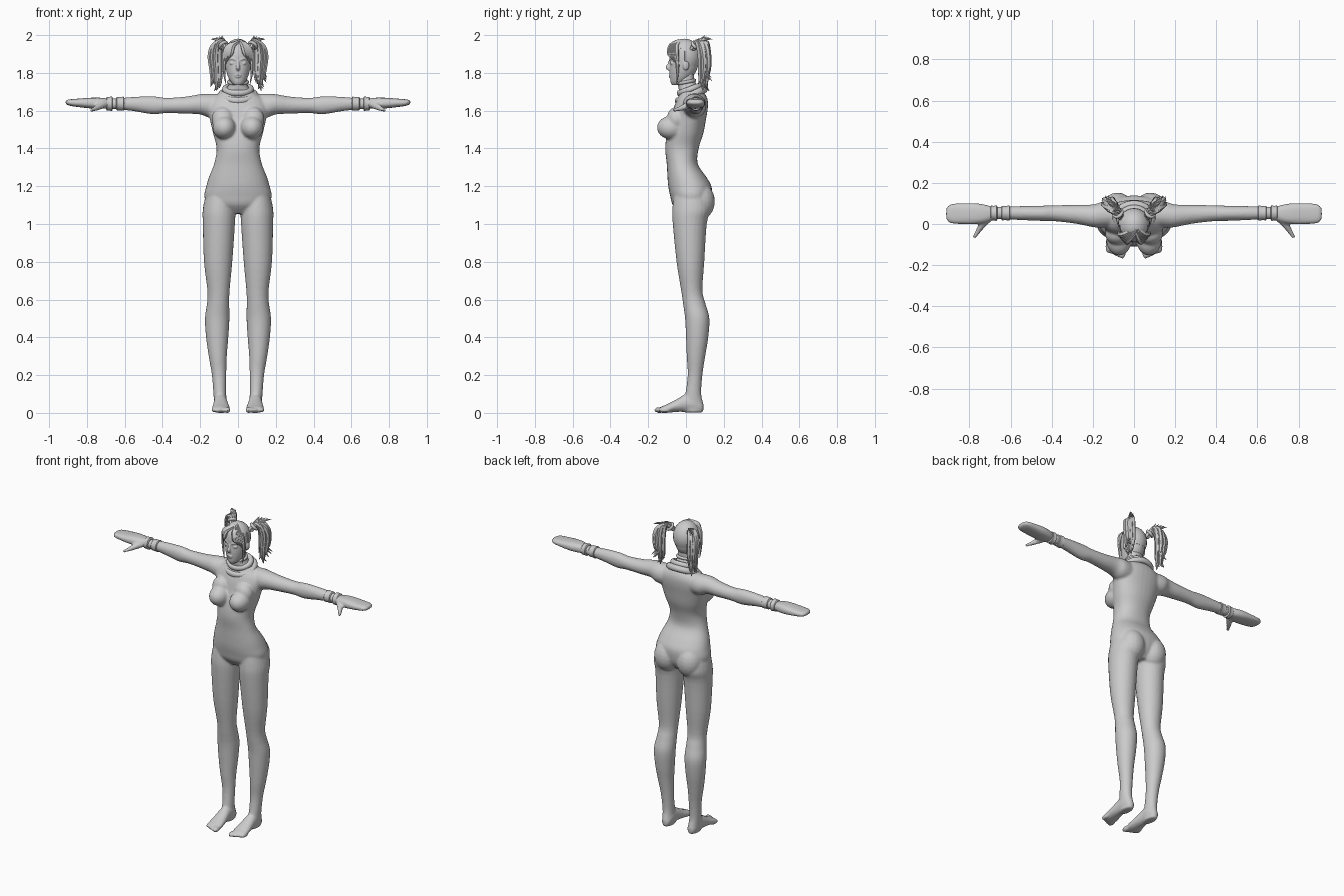
import bpy, bmesh, math, random
from mathutils import Vector, Matrix

random.seed(4)


def smooth_rows(rows, k):
    """Catmull-Rom interpolation of equally long tuples."""
    p = [rows[0]] + list(rows) + [rows[-1]]
    out = []
    for i in range(1, len(p) - 2):
        for j in range(k):
            t = j / k
            out.append([0.5 * (2 * b + (c - a) * t + (2 * a - 5 * b + 4 * c - d) * t * t
                               + (3 * b - a - 3 * c + d) * t ** 3)
                        for a, b, c, d in zip(p[i - 1], p[i], p[i + 1], p[i + 2])])
    return out + [list(rows[-1])]


def skin(bm, rings):
    """Bridge rings of points and cap both ends."""
    rs = [[bm.verts.new(c) for c in r] for r in rings]
    n = len(rs[0])
    for a, b in zip(rs, rs[1:]):
        for i in range(n):
            bm.faces.new((a[i], a[(i + 1) % n], b[(i + 1) % n], b[i]))
    bm.faces.new(rs[0])
    bm.faces.new(rs[-1])


def loft(bm, rows, axis="z", s=1, n=24, k=4, e=2.0):
    """rows: (position on axis, side centre, side radius, low, high)."""
    rings = []
    for t, c, r, lo, hi in smooth_rows(rows, k):
        ring = []
        for i in range(n):
            w = 2 * math.pi * i / n
            u, v = math.cos(w), math.sin(w)
            a = c + r * math.copysign(abs(u) ** (2 / e), u)
            b = (lo + hi) / 2 + (hi - lo) / 2 * math.copysign(abs(v) ** (2 / e), v)
            x, y, z = {"z": (a, b, t), "x": (t, a, b), "y": (a, t, b)}[axis]
            ring.append((x * s, y, z))
        rings.append(ring)
    skin(bm, rings)


def sweep(bm, pts, s=1, n=6, k=4):
    """Tapered tube through (x, y, z, radius) points."""
    q = smooth_rows(pts, k)
    rings = []
    for i, p in enumerate(q):
        d = (Vector(q[min(i + 1, len(q) - 1)][:3]) - Vector(q[max(i - 1, 0)][:3])).normalized()
        u = d.cross(Vector((0.31, 0.9, 0.2))).normalized()
        v = d.cross(u)
        ring = []
        for j in range(n):
            w = 2 * math.pi * j / n
            c = Vector(p[:3]) + max(p[3], 0.001) * (u * math.cos(w) + v * math.sin(w))
            ring.append((c.x * s, c.y, c.z))
        rings.append(ring)
    skin(bm, rings)


def ball(bm, c, r):
    bmesh.ops.create_uvsphere(bm, u_segments=20, v_segments=12, radius=1,
                              matrix=Matrix.Translation(c) @ Matrix.Diagonal((*r, 1)))


def finish(name, bm, voxel=0, relax=4, angle=40):
    bmesh.ops.recalc_face_normals(bm, faces=bm.faces)
    me = bpy.data.meshes.new(name)
    bm.to_mesh(me)
    bm.free()
    ob = bpy.data.objects.new(name, me)
    bpy.context.collection.objects.link(ob)
    bpy.ops.object.select_all(action="DESELECT")
    bpy.context.view_layer.objects.active = ob
    ob.select_set(True)
    if voxel:
        m = ob.modifiers.new("fuse", "REMESH")
        m.mode, m.voxel_size = "VOXEL", voxel
        m = ob.modifiers.new("relax", "SMOOTH")
        m.iterations, m.factor = relax, 0.5
        for m in list(ob.modifiers):
            bpy.ops.object.modifier_apply(modifier=m.name)
    bpy.ops.object.shade_smooth_by_angle(angle=math.radians(angle))
    return ob


# body: torso with neck, then mirrored limbs, fused into one skin
bm = bmesh.new()
loft(bm, [(1.055, 0, .09, -.03, .09), (1.10, 0, .16, -.07, .125), (1.15, 0, .178, -.084, .137),
          (1.20, 0, .168, -.094, .135), (1.25, 0, .153, -.098, .107), (1.32, 0, .126, -.102, .062),
          (1.40, 0, .113, -.11, .067), (1.48, 0, .132, -.10, .092), (1.55, 0, .148, -.08, .105),
          (1.61, 0, .16, -.066, .115), (1.655, 0, .145, -.05, .115), (1.69, 0, .10, -.035, .10),
          (1.72, 0, .058, -.04, .07), (1.76, 0, .048, -.045, .045), (1.80, 0, .046, -.04, .045)], n=32, e=2.2)
for s in (1, -1):
    # breasts and buttocks
    ball(bm, (s * .073, -.077, 1.51), (.062, .077, .062))
    ball(bm, (s * .08, -.05, 1.555), (.06, .052, .065))
    ball(bm, (s * .08, .07, 1.12), (.082, .083, .10))
    # leg
    loft(bm, [(1.18, .095, .07, -.06, .11), (1.08, .10, .086, -.072, .13), (1.0, .101, .085, -.07, .11),
              (.8, .105, .075, -.05, .097), (.65, .103, .059, -.026, .087), (.58, .105, .059, -.016, .103),
              (.5, .11, .065, -.005, .124), (.4, .11, .059, 0, .118), (.3, .107, .048, .004, .102),
              (.2, .10, .038, .009, .087), (.1, .096, .034, -.004, .081), (.04, .092, .033, -.02, .094),
              (.002, .091, .028, -.01, .09)], s=s)
    # foot and toes
    loft(bm, [(.088, .092, .022, .005, .05), (.05, .092, .034, 0, .10), (0, .092, .036, .005, .10),
              (-.05, .091, .042, .005, .072), (-.1, .09, .048, 0, .046), (-.13, .09, .046, 0, .034)], "y", s)
    for i in range(5):
        ball(bm, (s * (.055 + .0185 * i), -.14 + .007 * i, .015), (.015 - .0012 * i, .03, .016 - .001 * i))
    # arm
    loft(bm, [(.08, .045, .055, 1.56, 1.69), (.15, .045, .063, 1.562, 1.69), (.2, .04, .055, 1.58, 1.687),
              (.28, .047, .046, 1.584, 1.674), (.38, .052, .039, 1.587, 1.668), (.45, .052, .037, 1.581, 1.676),
              (.55, .053, .034, 1.597, 1.673), (.62, .054, .031, 1.605, 1.667), (.70, .052, .029, 1.61, 1.662)],
         "x", s)
    # mitten hand and thumb
    loft(bm, [(.68, .052, .028, 1.613, 1.662), (.72, .05, .043, 1.61, 1.668), (.77, .05, .051, 1.611, 1.669),
              (.83, .05, .051, 1.617, 1.665), (.88, .05, .048, 1.624, 1.661), (.902, .05, .04, 1.63, 1.658),
              (.913, .05, .024, 1.636, 1.652)], "x", s, e=2.6)
    sweep(bm, [(.705, .03, 1.636, .02), (.735, -.002, 1.622, .018), (.758, -.035, 1.61, .013),
               (.778, -.068, 1.602, .008)], s, n=10)
finish("body", bm, .007)

# wrist cuffs
for s, side in ((1, "left"), (-1, "right")):
    for part, a, b, r in (("forearm", .602, .645, .035), ("wrist", .664, .698, .036)):
        bm = bmesh.new()
        loft(bm, [(a, .053, r - .006, 1.637 - r + .006, 1.637 + r - .006), (a + .004, .053, r + .002, 1.635 - r, 1.639 + r),
                  ((a + b) / 2, .053, r - .001, 1.637 - r, 1.637 + r), (b - .004, .053, r, 1.637 - r, 1.637 + r),
                  (b, .053, r - .006, 1.637 - r + .006, 1.637 + r - .006)], "x", s, k=2)
        finish(f"{side}_{part}_cuff", bm)

# collar rings round the neck, lower at the front
for name, loc, big, small, tilt in (("lower_collar", (0, .028, 1.682), .086, .02, .42),
                                    ("middle_collar", (0, .022, 1.713), .068, .017, .36),
                                    ("neck_band", (0, .003, 1.752), .05, .009, .2)):
    bpy.ops.mesh.primitive_torus_add(location=loc, rotation=(tilt, 0, 0), major_radius=big,
                                     minor_radius=small, major_segments=32, minor_segments=10)
    ob = bpy.context.object
    ob.name, ob.scale = name, (1, .88, 1)
    bpy.ops.object.shade_smooth_by_angle(angle=math.radians(50))

# head with simple features
bm = bmesh.new()
loft(bm, [(1.735, 0, .02, -.074, -.03), (1.75, 0, .036, -.081, .0), (1.775, 0, .051, -.084, .03),
          (1.81, 0, .062, -.087, .055), (1.85, 0, .069, -.086, .066), (1.89, 0, .071, -.088, .068),
          (1.93, 0, .064, -.078, .06), (1.96, 0, .042, -.05, .037), (1.972, 0, .015, -.02, .01)], n=32)
sweep(bm, [(0, -.082, 1.868, .007), (0, -.09, 1.845, .008), (0, -.096, 1.828, .011), (0, -.084, 1.815, .007)], n=10)
ball(bm, (0, -.082, 1.788), (.019, .01, .005))
ball(bm, (0, -.081, 1.779), (.016, .01, .005))
for s in (1, -1):
    ball(bm, (s * .03, -.073, 1.851), (.015, .011, .008))
    ball(bm, (s * .07, .0, 1.84), (.01, .016, .027))
    sweep(bm, [(.012, -.086, 1.868, .004), (.032, -.08, 1.876, .005), (.052, -.062, 1.868, .003)], s)
finish("head", bm, .0035, 2)

# hair cap, open over the face
bm = bmesh.new()
ball(bm, (0, -.006, 1.885), (.079, .084, .096))
bmesh.ops.delete(bm, context="VERTS", geom=[v for v in bm.verts
                 if v.co.z < 1.82 or (v.co.y < -.02 and v.co.z < 1.915)])
bmesh.ops.solidify(bm, geom=bm.faces[:], thickness=.006)
finish("hair_cap", bm)

# fringe and locks framing the face
bm = bmesh.new()
for s in (1, -1):
    for i in range(6):
        f = i / 5
        sweep(bm, [(.012 * s, -.04 + .02 * f, 1.972, .007), (.025 + .02 * f, -.078 + .03 * f, 1.945, .013),
                   (.035 + .035 * f, -.09 + .04 * f, 1.905, .012),
                   (.045 + .032 * f, -.082 + .045 * f, 1.88 - .05 * f, .002)], s)
    sweep(bm, [(.06, -.05, 1.93, .008), (.074, -.05, 1.87, .009), (.073, -.045, 1.80, .007), (.064, -.05, 1.74, .001)], s)
finish("fringe", bm)

# pigtails with hair ties
for s, side in ((1, "left"), (-1, "right")):
    bm = bmesh.new()
    for i in range(18):
        a, r = 2.4 * i, .03 * math.sqrt((i + .5) / 18)
        dx, dy = r * math.cos(a), r * math.sin(a) * .9
        end, flick = random.uniform(1.70, 1.78), random.uniform(-.015, .022)
        sweep(bm, [(.066 + dx * .3, .035 + dy * .3, 1.925, .01), (.087 + dx * .5, .065 + dy * .6, 1.962, .011),
                   (.112 + dx * .8, .088 + dy, 1.955 + dx * -.5, .014), (.122 + dx, .1 + dy, 1.89, .014),
                   (.118 + dx * .9, .1 + dy, 1.82, .012),
                   (.117 + dx * .8, .095 + dy * .8, end + .03, .008),
                   (.122 + dx * .7 + flick, .1 + dy + flick, end, .001)], s)
    # loose tips standing up from the tie
    for i in range(5):
        sweep(bm, [(.08, .06, 1.95, .009), (.08 + .01 * i, .08 + .006 * i, 1.977, .007),
                   (.085 + .014 * i, .1 + .01 * i, 1.998 - .005 * i, .001)], s)
    finish(f"{side}_pigtail", bm)
    bpy.ops.mesh.primitive_torus_add(location=(s * .078, .052, 1.947), rotation=(-.6, s * .6, 0),
                                     major_radius=.021, minor_radius=.009, major_segments=20, minor_segments=8)
    bpy.context.object.name = f"{side}_hair_tie"
    bpy.ops.object.shade_smooth_by_angle(angle=math.radians(50))
